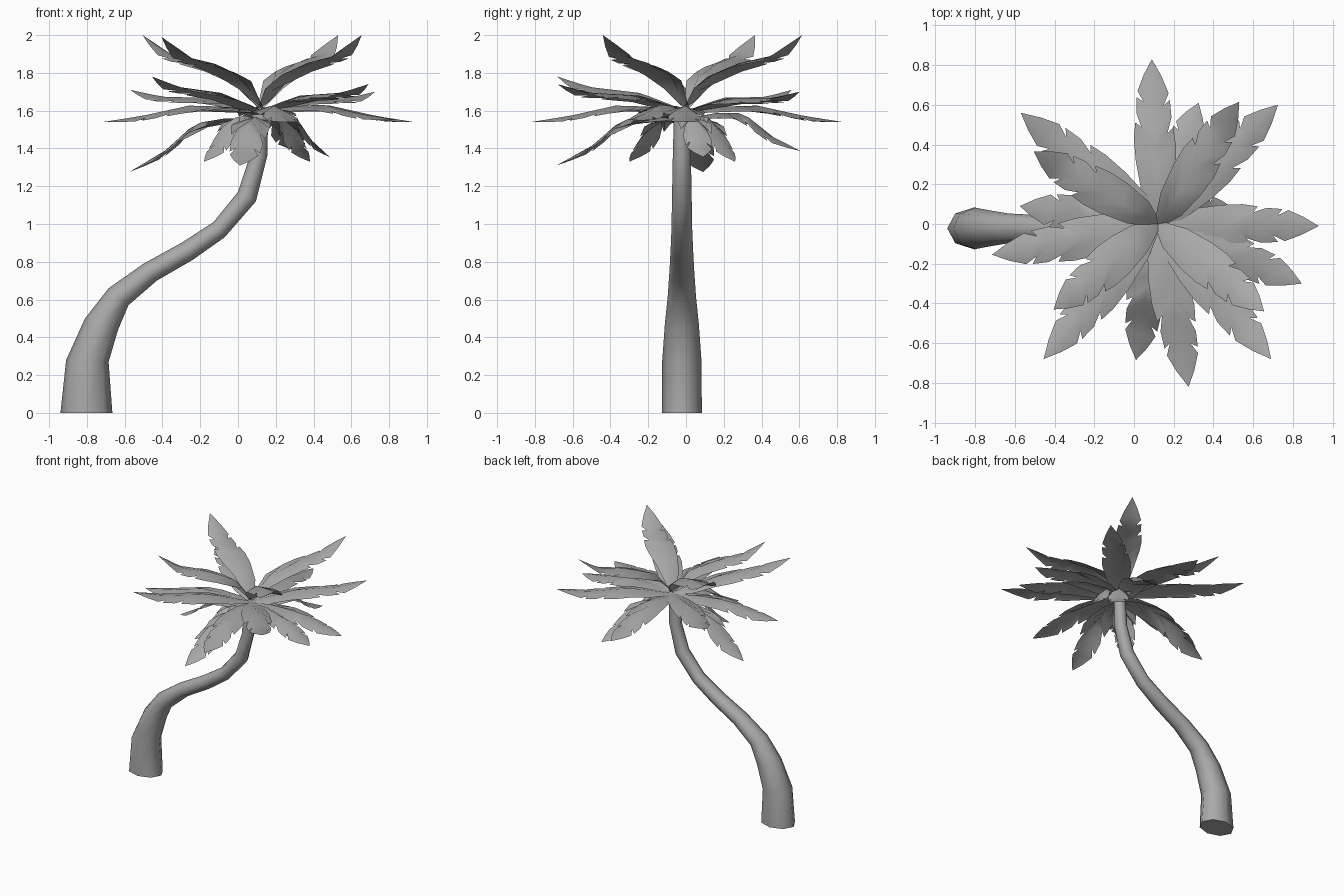
import bpy
import bmesh
from math import cos, sin, pi
from mathutils import Vector

default_cube = bpy.data.objects.get("Cube")
if default_cube:
    bpy.data.objects.remove(default_cube, do_unlink=True)

# One plain grey for the whole tree
grey = bpy.data.materials.new("plain_grey")
grey.use_nodes = True
colour = (0.4, 0.4, 0.4, 1)
grey.diffuse_color = colour
shader = next(n for n in grey.node_tree.nodes if n.type == 'BSDF_PRINCIPLED')
shader.inputs["Base Color"].default_value = colour


def finish(bm, name, angle):
    """Turn a bmesh into a smooth shaded object with the grey material."""
    mesh = bpy.data.meshes.new(name)
    bm.to_mesh(mesh)
    bm.free()
    mesh.materials.append(grey)
    obj = bpy.data.objects.new(name, mesh)
    bpy.context.collection.objects.link(obj)
    bpy.ops.object.select_all(action='DESELECT')
    obj.select_set(True)
    bpy.context.view_layer.objects.active = obj
    bpy.ops.object.shade_smooth_by_angle(angle=angle)
    return obj


def lerp_table(table, t):
    """Piecewise linear lookup in a list of (position, value) pairs."""
    for (t0, v0), (t1, v1) in zip(table, table[1:]):
        if t <= t1:
            return v0 + (v1 - v0) * (t - t0) / (t1 - t0)
    return table[-1][1]


# Trunk rings: outer edge x, z, inner edge x, z, half depth
TRUNK_RINGS = [
    (-.94, 0, -.665, 0, .106),
    (-.91, .28, -.685, .27, .104),
    (-.81, .5, -.635, .44, .09),
    (-.685, .66, -.58, .57, .075),
    (-.5, .79, -.43, .7, .066),
    (-.3, .9, -.24, .81, .06),
    (-.13, 1.01, -.07, .93, .055),
    (0, 1.17, .095, 1.12, .052),
    (.06, 1.35, .155, 1.36, .048),
    (.075, 1.58, .16, 1.58, .042),
]
SIDES = 8


def build_trunk():
    bm = bmesh.new()
    rings = []
    for lx, lz, rx, rz, depth in TRUNK_RINGS:
        left, right = Vector((lx, -.022, lz)), Vector((rx, -.022, rz))
        centre, across = (left + right) / 2, (right - left) / 2
        back = Vector((0, depth, 0))
        angles = [2 * pi * i / SIDES for i in range(SIDES)]
        rings.append([bm.verts.new(centre + across * cos(a) + back * sin(a))
                      for a in angles])
    for low, high in zip(rings, rings[1:]):
        for i in range(SIDES):
            j = (i + 1) % SIDES
            bm.faces.new((low[i], low[j], high[j], high[i]))
    bm.faces.new(rings[0][::-1])
    bm.faces.new(rings[-1])
    finish(bm, "trunk", pi / 3)


# Frond outline: position along the rib and half width, with torn notches
OUTLINE = [(0, .02), (.16, .075), (.36, .1), (.5, .105), (.6, .095),
           (.57, .065), (.66, .088), (.76, .083), (.73, .05),
           (.8, .078), (.9, .045), (1, 0)]

# Tiers: height of the frond root and its bend away from a straight line
TIERS = {
    "upper": (1.62, [(0, 0), (.18, .09), (.45, .06), (.76, -.015), (1, 0)]),
    "raised": (1.6, [(0, 0), (.35, .03), (.75, -.01), (1, 0)]),
    "level": (1.59, [(0, 0), (.2, .04), (.45, .06), (.75, .02), (1, 0)]),
    "lower": (1.55, [(0, 0), (.25, .08), (.5, .12), (.72, .04), (1, 0)]),
}

# Frond tips in each tier
TIPS = {
    "upper": [(.53, .615, 2), (.655, -.44, 2), (-.405, -.43, 1.99),
              (-.505, .365, 2)],
    "raised": [(.725, .6, 1.7), (.69, -.68, 1.74), (-.455, -.68, 1.78),
               (-.57, .56, 1.71)],
    "level": [(.09, .83, 1.54), (.93, -.01, 1.54), (.845, -.3, 1.55),
              (.275, -.82, 1.54), (-.715, -.155, 1.54)],
    "lower": [(.325, .61, 1.385), (.485, .09, 1.355), (.01, -.685, 1.31),
              (-.575, .09, 1.275), (-.18, -.3, 1.33), (.38, .26, 1.33)],
}


def build_frond(name, tier, tip):
    root_z, bend = TIERS[tier]
    root, tip = Vector((.12, 0, root_z)), Vector(tip)
    along = tip - root
    side = Vector((-along.y, along.x, 0)).normalized()
    scale = .85 if along.length < .5 else 1

    def rib(t):
        return root.lerp(tip, t) + Vector((0, 0, lerp_table(bend, t)))

    bm = bmesh.new()
    # The middle rib always moves forward; the edges may step back at a notch
    steps = len(OUTLINE) - 1
    middle = [bm.verts.new(rib(i / steps)) for i in range(steps + 1)]
    for sign in (1, -1):
        edge = []
        for t, width in OUTLINE[:-1]:
            # Stagger the notches of the two sides
            place = max(0, t + sign * .025 * min(1, t * 4) * (1 - t) * 2)
            point = rib(place) + side * sign * width * scale
            point.z -= width * .28
            edge.append(bm.verts.new(point))
        edge.append(middle[-1])
        for i in range(steps):
            loop = [middle[i], middle[i + 1], edge[i + 1], edge[i]]
            loop = list(dict.fromkeys(loop))
            bm.faces.new(loop if sign == 1 else loop[::-1])
    # Keep every upper surface facing the sky
    bm.normal_update()
    for face in bm.faces:
        if face.normal.z < 0:
            face.normal_flip()
    finish(bm, name, pi / 4)


build_trunk()
for tier, tips in TIPS.items():
    for number, tip in enumerate(tips, 1):
        build_frond(f"{tier}_frond_{number}", tier, tip)
